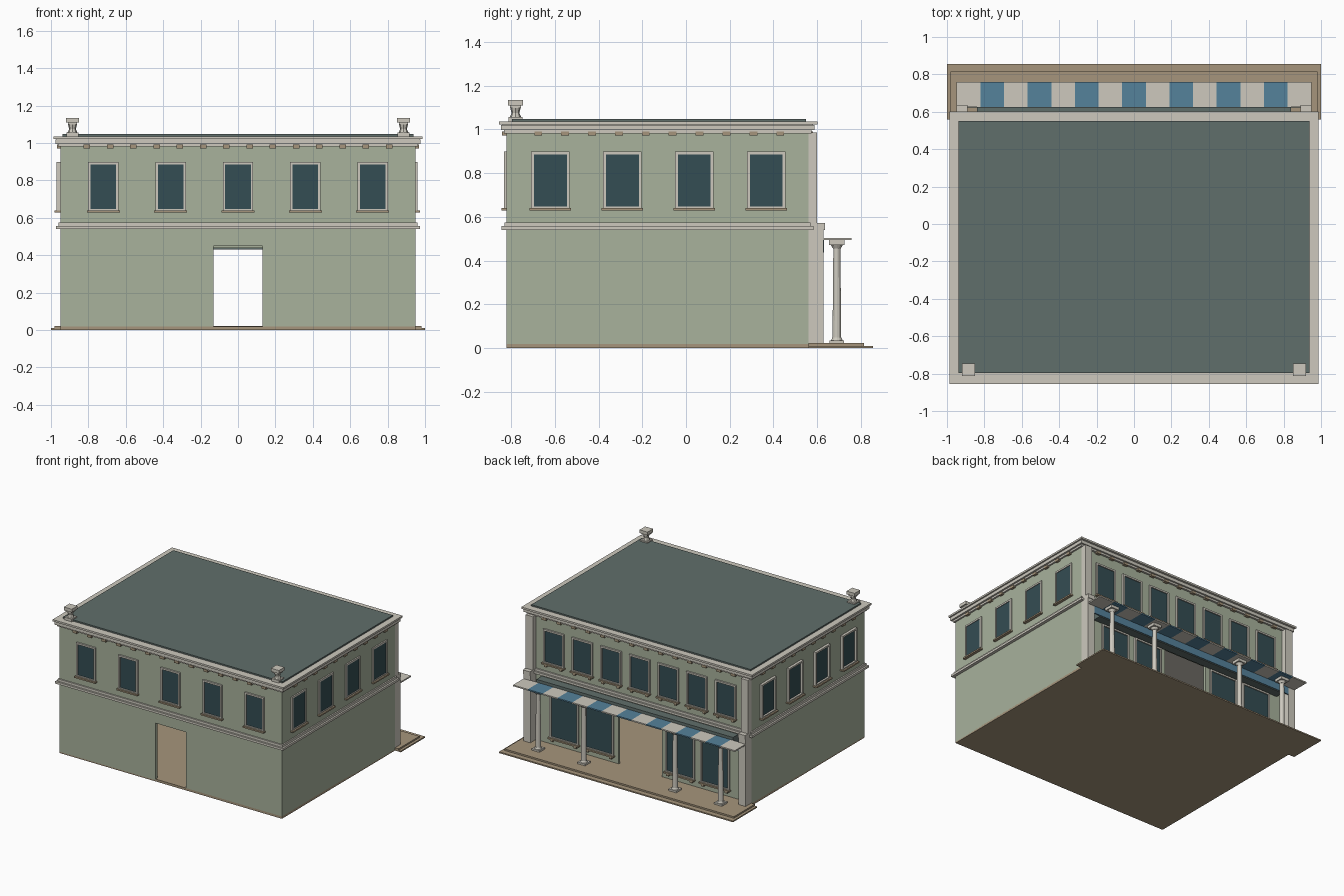
import bpy, bmesh, math
from mathutils import Matrix, Vector

if "Cube" in bpy.data.objects:
    bpy.data.objects.remove(bpy.data.objects["Cube"])


def material(name, hexcol):
    rgb = [int(hexcol[i:i + 2], 16) / 255 for i in (0, 2, 4)]
    lin = [c / 12.92 if c <= 0.04045 else ((c + 0.055) / 1.055) ** 2.4 for c in rgb]
    m = bpy.data.materials.new(name)
    m.diffuse_color = (*lin, 1)
    m.use_nodes = True
    m.node_tree.nodes["Principled BSDF"].inputs["Base Color"].default_value = m.diffuse_color
    return m


SAGE = material("sage_wall", "a8b29c")
TRIM = material("pale_trim", "cdc9be")
ROOF = material("slate_roof", "606e6b")
GLASS = material("dark_glass", "344d53")
STONE = material("tan_stone", "a6957c")
BLUE = material("awning_blue", "55829b")


class Part:
    """Collects boxes and lathed pieces into one named object."""

    def __init__(self, name, mat, frame=None):
        self.name, self.mat = name, mat
        self.frame = frame or Matrix.Identity(4)
        self.bm = bmesh.new()

    def box(self, x0, x1, y0, y1, z0, z1):
        c = Vector(((x0 + x1) / 2, (y0 + y1) / 2, (z0 + z1) / 2))
        m = Matrix.Translation(c) @ Matrix.Diagonal((x1 - x0, y1 - y0, z1 - z0, 1))
        bmesh.ops.create_cube(self.bm, size=1, matrix=self.frame @ m)
        return self

    def block(self, x, y, w, z0, z1):
        return self.box(x - w / 2, x + w / 2, y - w / 2, y + w / 2, z0, z1)

    def cone(self, x, y, r0, r1, z0, z1, n=12):
        bmesh.ops.create_cone(self.bm, cap_ends=True, segments=n, radius1=r0, radius2=r1,
                              depth=z1 - z0, matrix=Matrix.Translation((x, y, (z0 + z1) / 2)))
        return self

    def done(self, smooth=False):
        me = bpy.data.meshes.new(self.name)
        self.bm.to_mesh(me)
        self.bm.free()
        me.materials.append(self.mat)
        ob = bpy.data.objects.new(self.name, me)
        bpy.context.collection.objects.link(ob)
        return ob


W, YF, YB = 0.95, -0.82, 0.56      # wall planes
YC = (YF + YB) / 2
T = 0.02                           # wall thickness

# floor, porch and step
Part("floor", STONE).box(-W, W, YF, YB, 0, 0.018).done()
Part("porch", STONE).box(-0.98, 0.98, YB, 0.815, 0, 0.022).done()
Part("porch_step", STONE).box(-1, 1, YB, 0.855, 0, 0.01).done()

# hollow ground storey with a front door and a wide shop entrance
g = Part("ground_walls", SAGE)
for s in (-1, 1):
    g.box(*sorted((s * (W - T), s * W)), YF, YB, 0.01, 0.55)
    g.box(*sorted((s * 0.13, s * (W - T))), YF, YF + T, 0.01, 0.55)
    g.box(*sorted((s * 0.185, s * (W - T))), YB - T, YB, 0.02, 0.55)
g.box(-0.13, 0.13, YF, YF + T, 0.45, 0.55)
g.box(-0.185, 0.185, YB - T, YB, 0.44, 0.55)
g.done()
Part("ceiling", TRIM).box(-W + T, W - T, YF + T, YB - T, 0.53, 0.55).done()

# upper storey
Part("upper_walls", SAGE).box(-W, W, YF, YB, 0.55, 1.0).done()


def ring(p, out, z0, z1, back=None):
    p.box(-W - out, W + out, YF - out, YB + (out if back is None else back), z0, z1)


# belt course between storeys, as bands round the walls
belt = Part("belt_course", TRIM)
for out, z0, z1 in ((0.023, 0.54, 0.557), (0.01, 0.557, 0.575)):
    belt.box(-W - out, W + out, YF - out, YF + 0.005, z0, z1)
    belt.box(-W - out, W + out, YB - 0.005, YB + out, z0, z1)
    for s in (-1, 1):
        belt.box(*sorted((s * (W - 0.005), s * (W + out))), YF, YB, z0, z1)
belt.done()

# stepped cornice and roof
cornice = Part("cornice", TRIM)
ring(cornice, 0.013, 0.982, 0.996, 0.015)
ring(cornice, 0.027, 0.996, 1.02, 0.028)
ring(cornice, 0.036, 1.022, 1.036, 0.042)
ring(cornice, 0.02, 1.018, 1.024, 0.02)
cornice.done()
Part("roof", ROOF).box(-0.938, 0.938, -0.797, 0.55, 1.03, 1.047).done()

# small cornice brackets on all four sides
br = Part("cornice_brackets", STONE)
for i in range(14):
    x = -0.808 + i * 1.616 / 13
    br.box(x - 0.018, x + 0.018, YF - 0.022, YF, 0.972, 0.991)
    br.box(x - 0.018, x + 0.018, YB, YB + 0.022, 0.972, 0.991)
for i in range(10):
    y = -0.676 + i * 0.123
    for s in (-1, 1):
        br.box(*sorted((s * W, s * (W + 0.018))), y - 0.018, y + 0.018, 0.972, 0.991)
br.done()


# windows: local x runs along the wall, local -y points outward
def wall_frame(x, y, deg):
    return Matrix.Translation((x, y, 0)) @ Matrix.Rotation(math.radians(deg), 4, 'Z')


def windows(side, frame, centres, w, z0, z1, out=0.013, feet=False):
    fr = Part(side + "_window_frames", TRIM, frame)
    gl = Part(side + "_window_glass", GLASS, frame)
    si = Part(side + "_window_sills", STONE, frame)
    b = 0.013
    for c in centres:
        l, r = c - w / 2, c + w / 2
        gl.box(l, r, -0.005, 0.002, z0, z1)
        fr.box(l - b, l, -out, 0.002, z0 - b, z1 + b)
        fr.box(r, r + b, -out, 0.002, z0 - b, z1 + b)
        fr.box(l, r, -out, 0.002, z1, z1 + b)
        fr.box(l, r, -out, 0.002, z0 - b, z0)
        si.box(l - 0.02, r + 0.02, -out - 0.012, 0.002, z0 - 0.019, z0 - 0.008)
        if feet:
            for x in (l + 0.01, r - 0.01):
                si.box(x - 0.01, x + 0.01, -out - 0.005, 0.002, z0 - 0.036, z0 - 0.019)
    for p in (fr, gl, si):
        p.done()


side_y = [-0.62 + 0.329 * i for i in range(4)]
windows("front", wall_frame(0, YF, 0), [0.36 * i for i in range(-2, 3)], 0.137, 0.648, 0.886)
windows("right", wall_frame(W, 0, 90), side_y, 0.15, 0.648, 0.886, out=0.01)
windows("left", wall_frame(-W, 0, -90), [-y for y in side_y], 0.15, 0.648, 0.886, out=0.02)
back = wall_frame(0, YB, 180)
windows("back", back, [0.245 * i for i in range(-3, 4)], 0.15, 0.648, 0.886, feet=True)
windows("shop", back, [-0.645, -0.345, 0.345, 0.645], 0.22, 0.085, 0.41, feet=True)

# corner pilasters on the shop side
pil = Part("corner_pilasters", TRIM)
for s in (-1, 1):
    x0, x1 = sorted((s * 0.89, s * W))
    pil.box(x0, x1, YB, 0.63, 0.02, 0.545)
    pil.box(x0, x1, YB, 0.60, 0.57, 0.985)
    pil.box(x0, x1, YB, 0.635, 0.54, 0.572)
pil.done()

# shop fascia with blue face
Part("shop_fascia", ROOF).box(-0.84, 0.84, YB, 0.626, 0.43, 0.525).done()
Part("fascia_face", BLUE).box(-0.89, 0.89, 0.622, 0.631, 0.437, 0.493).done()

# striped awning in fifteen strips
stripes = [Part("awning_pale_stripes", TRIM), Part("awning_blue_stripes", BLUE)]
sw = 1.896 / 15
for i in range(15):
    x = -0.948 + i * sw
    stripes[i % 2].box(x, x + sw, 0.625, 0.758, 0.493, 0.503)
for p in stripes:
    p.done()

# porch columns
col = Part("porch_columns", TRIM)
for x in (-0.78, -0.39, 0.39, 0.78):
    y = 0.69
    col.block(x, y, 0.066, 0.02, 0.035)
    col.cone(x, y, 0.026, 0.021, 0.035, 0.047)
    col.cone(x, y, 0.02, 0.016, 0.047, 0.462)
    col.cone(x, y, 0.018, 0.028, 0.455, 0.472)
    col.block(x, y, 0.07, 0.472, 0.493)
col.done()

# roof finials on the front corners
fin = Part("roof_finials", TRIM)
for s in (-1, 1):
    x, y = s * 0.885, -0.78
    fin.block(x, y, 0.064, 1.036, 1.056)
    fin.cone(x, y, 0.026, 0.018, 1.056, 1.075, 8)
    fin.cone(x, y, 0.018, 0.025, 1.075, 1.102, 8)
    fin.block(x, y, 0.05, 1.098, 1.11)
    fin.block(x, y, 0.068, 1.11, 1.135)
fin.done()
